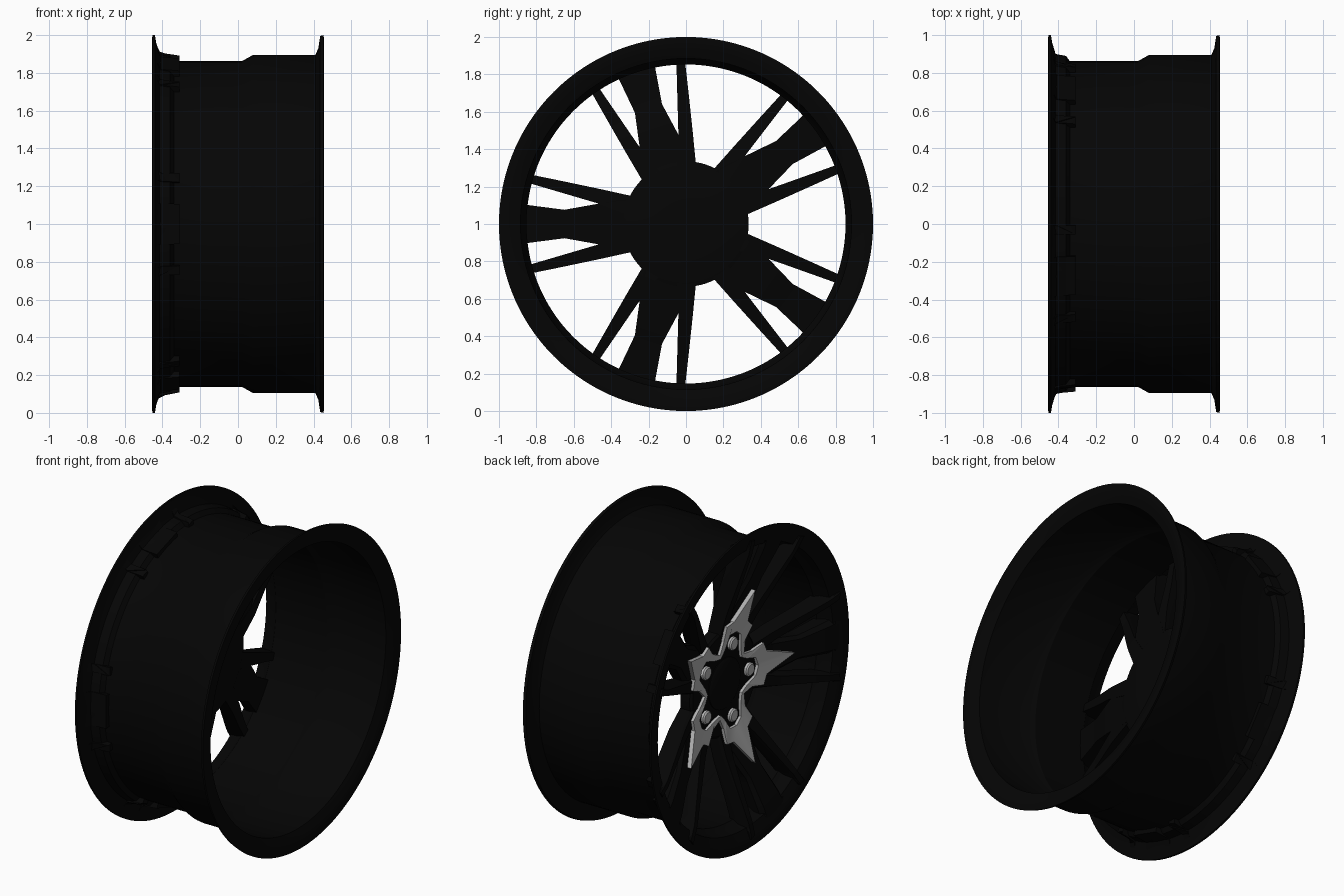
import bpy, bmesh, math
from math import sin, cos, radians, hypot

if "Cube" in bpy.data.objects:
    bpy.data.objects.remove(bpy.data.objects["Cube"])


def material(name, v):
    m = bpy.data.materials.new(name)
    m.diffuse_color = (v, v, v, 1)
    m.use_nodes = True
    m.node_tree.nodes["Principled BSDF"].inputs["Base Color"].default_value = m.diffuse_color
    return m


BLACK = material("gloss_black", 0.0015)
GREY = material("silver_grey", 0.45)
ARMS = [36 + 72 * k for k in range(5)]


def finish(name, bm, mat, angle=30):
    bmesh.ops.recalc_face_normals(bm, faces=bm.faces[:])
    me = bpy.data.meshes.new(name)
    bm.to_mesh(me)
    bm.free()
    me.materials.append(mat)
    ob = bpy.data.objects.new(name, me)
    bpy.context.collection.objects.link(ob)
    bpy.ops.object.select_all(action='DESELECT')
    ob.select_set(True)
    bpy.context.view_layer.objects.active = ob
    bpy.ops.object.shade_smooth_by_angle(angle=radians(angle))
    return ob


def bridge(bm, a, b):
    n = len(a)
    for i in range(n):
        bm.faces.new((a[i], a[(i + 1) % n], b[(i + 1) % n], b[i]))


def lathe(name, profile, mat, closed, n=120):
    """Revolve (x, r) points around the wheel axle."""
    bm = bmesh.new()
    rings = [[bm.verts.new((x, r * cos(math.tau * i / n), 1 + r * sin(math.tau * i / n)))
              for i in range(n)] for x, r in profile]
    for a, b in zip(rings, rings[1:]):
        bridge(bm, a, b)
    if closed:
        bridge(bm, rings[-1], rings[0])
    else:
        bm.faces.new(rings[0])
        bm.faces.new(rings[-1])
    return finish(name, bm, mat)


def curve(pts, r):
    for (r0, x0), (r1, x1) in zip(pts, pts[1:]):
        if r <= r1:
            return x0 + (x1 - x0) * (r - r0) / (r1 - r0)
    return pts[-1][1]


# Dished front and back of the wheel face, as (radius, x)
FRONT = [(0, -.27), (.3, -.27), (.45, -.305), (.65, -.37), (.85, -.435), (.96, -.455)]
BACK = [(0, -.18), (.3, -.185), (.5, -.22), (.7, -.275), (.86, -.31), (.894, -.31), (.902, -.41), (.97, -.44)]


def place(bm, a, u, v, x):
    a = radians(a)
    return bm.verts.new((x, u * cos(a) - v * sin(a), 1 + u * sin(a) + v * cos(a)))


def spoke(name, a, rows, recess=0.0):
    """Loft a chamfered bar through (u, v_low, v_high) rows along direction a."""
    fine = []
    for p, q in zip(rows, rows[1:]):
        fine += [[p[k] + (q[k] - p[k]) * t / 4 for k in range(3)] for t in range(4)]
    fine.append(rows[-1])
    bm = bmesh.new()
    prev = None
    for u, lo, hi in fine:
        ins = (hi - lo) * .12
        ring = []
        for v, t in ((lo, 1), (hi, 1), (hi, .25), (hi - ins, 0), (lo + ins, 0), (lo, .25)):
            r = hypot(u, v)
            f = curve(FRONT, r) + recess
            b = max(curve(BACK, r), f + .004)
            ring.append(place(bm, a, u, v, f + (b - f) * t))
        if prev:
            bridge(bm, prev, ring)
        else:
            bm.faces.new(ring)
        prev = ring
    bm.faces.new(prev)
    finish(name, bm, BLACK)


# Barrel with both flanges
lathe("rim_barrel", [
    (-.455, .985), (-.452, 1), (-.44, 1), (-.433, .96), (-.415, .9), (-.36, .89), (-.34, .862),
    (.02, .862), (.08, .895), (.41, .895), (.425, .93), (.435, .995), (.452, 1), (.455, .985),
    (.442, .93), (.425, .885), (.08, .882), (.03, .853), (-.33, .853), (-.36, .875),
    (-.42, .885), (-.44, .94)], BLACK, True)

# Hub and centre cap
lathe("hub", [(-.18, .1), (-.185, .31), (-.195, .335), (-.26, .335), (-.272, .32), (-.268, .1)], BLACK, False)
lathe("centre_cap", [(-.25, .16), (-.275, .16), (-.285, .14), (-.29, .04)], BLACK, False, 48)

# Five groups: one broad spoke flanked by two thin ones
broad = [(.22, -.14, .14), (.36, -.13, .13), (.46, -.11, .11), (.65, -.076, .076),
         (.85, -.102, .102), (.872, -.105, .105), (.887, -.107, .107), (.9, -.108, .108), (.95, -.112, .112)]
thin = [(.26, .03, .143), (.46, .107, .187), (.64, .16, .225), (.82, .213, .262),
        (.85, .219, .269), (.87, .224, .274), (.91, .235, .285)]
for i, a in enumerate(ARMS):
    spoke(f"broad_spoke_{i}", a, broad, .015)
    spoke(f"thin_spoke_left_{i}", a, thin)
    spoke(f"thin_spoke_right_{i}", a, [(u, -h, -l) for u, l, h in thin])

# Star-shaped trim plate: (angle from arm, inner radius, outer radius)
half = [(0, .315, .58), (11, .3, .385), (21, .23, .375), (24, .217, .28), (36, .19, .217)]
sector = [(-o, i, r) for o, i, r in half[:0:-1]] + half[:-1]
bm = bmesh.new()
loops = [[], [], [], []]
for a in ARMS:
    for o, ri, ro in sector:
        for k, (r, d) in enumerate(((ri, .01), (ri, -.018), (ro, -.018), (ro, .01))):
            loops[k].append(place(bm, a + o, r, 0, curve(FRONT, r) + d))
for k in range(4):
    bridge(bm, loops[k], loops[(k + 1) % 4])
finish("star_trim", bm, GREY, 20)

# Wheel nuts
for i, a in enumerate(ARMS):
    bm = bmesh.new()
    rings = []
    for x, r in ((-.25, .042), (-.285, .042), (-.293, .034)):
        rings.append([place(bm, a, .24 + r * cos(math.tau * k / 12), r * sin(math.tau * k / 12), x)
                      for k in range(12)])
    bridge(bm, rings[0], rings[1])
    bridge(bm, rings[1], rings[2])
    bm.faces.new(rings[0])
    bm.faces.new(rings[2])
    finish(f"wheel_nut_{i}", bm, GREY)
